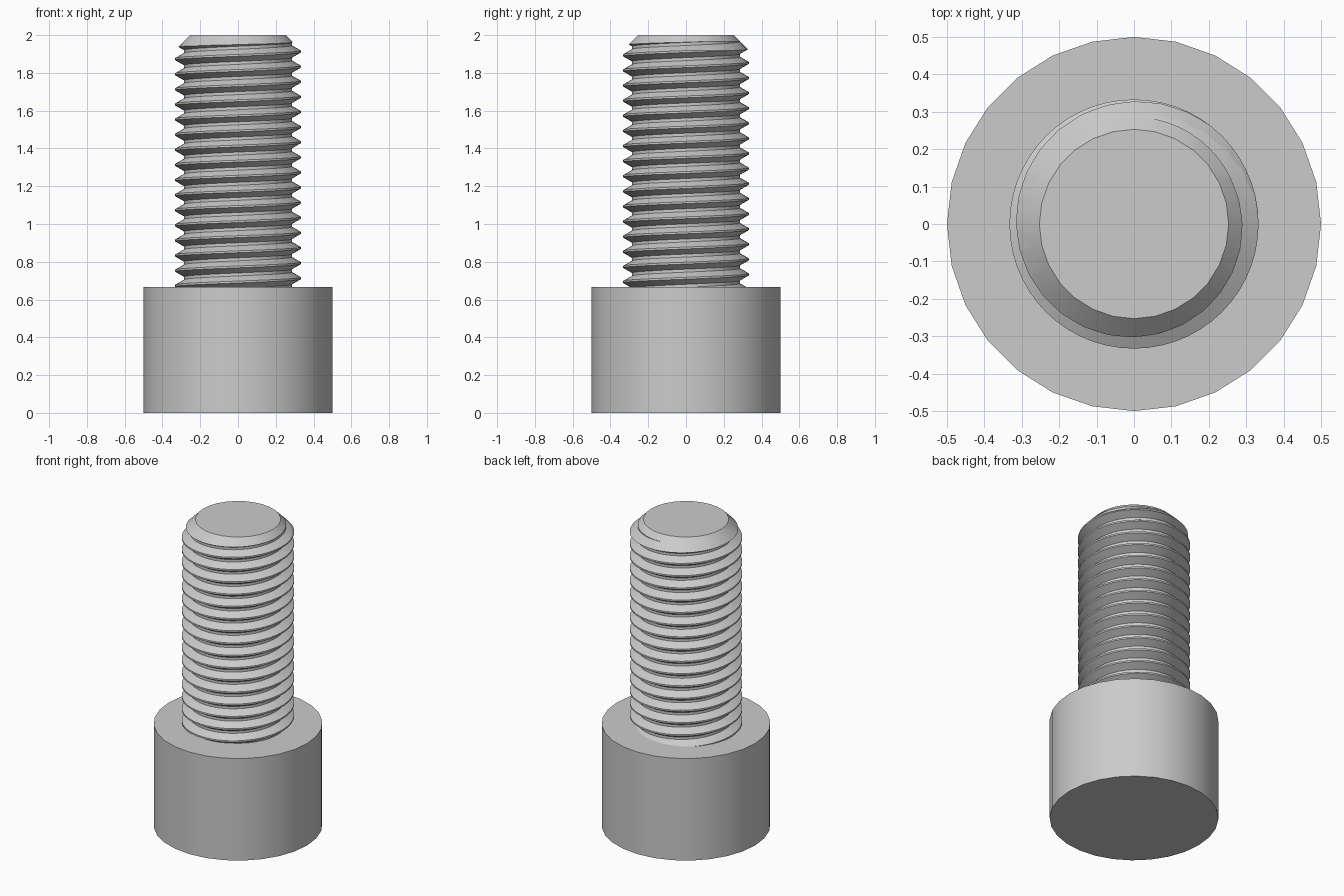
import bpy, bmesh
from math import pi, cos, sin, radians

if "Cube" in bpy.data.objects:
    bpy.data.objects.remove(bpy.data.objects["Cube"])

HEAD_R, HEAD_TOP, TOP = 0.5, 0.667, 2.0
CREST_R, ROOT_R, TIP_R = 0.333, 0.286, 0.253
PITCH, CREST_Z = 0.08, 1.913      # crest height at the +x side
SIDES, THREAD_SIDES = 28, 56

steel = bpy.data.materials.new("grey steel")
steel.use_nodes = True
colour = (0.6, 0.6, 0.6, 1)
steel.diffuse_color = colour
steel.node_tree.nodes["Principled BSDF"].inputs["Base Color"].default_value = colour


def finish(name, bm):
    """Turn a bmesh into a named steel object."""
    bmesh.ops.recalc_face_normals(bm, faces=bm.faces)
    mesh = bpy.data.meshes.new(name)
    bm.to_mesh(mesh)
    bm.free()
    mesh.materials.append(steel)
    obj = bpy.data.objects.new(name, mesh)
    bpy.context.collection.objects.link(obj)
    return obj


def lathe(name, profile, sides):
    """Closed solid of revolution from (radius, height) points."""
    bm = bmesh.new()
    rings = [[bm.verts.new((r * cos(2 * pi * j / sides), r * sin(2 * pi * j / sides), z))
              for j in range(sides)] for r, z in profile]
    for low, high in zip(rings, rings[1:]):
        for j in range(sides):
            k = (j + 1) % sides
            bm.faces.new((low[j], low[k], high[k], high[j]))
    bm.faces.new(rings[0][::-1])
    bm.faces.new(rings[-1])
    return finish(name, bm)


def screw(name, profile, start, turns, sides):
    """Closed helical solid; profile gives (radius, rise) points for one pitch."""
    bm = bmesh.new()
    n = len(profile)
    cols = []
    for j in range(sides):
        a = 2 * pi * j / sides
        col = []
        for i in range(n * turns + 1):
            r, rise = profile[i % n]
            z = start + rise + PITCH * (i // n + j / sides)
            col.append(bm.verts.new((r * cos(a), r * sin(a), z)))
        cols.append(col)
    # The last column joins the first one a full pitch higher up
    for j in range(sides):
        here = cols[j]
        after = cols[j + 1] if j + 1 < sides else cols[0][n:]
        for i in range(min(len(here), len(after)) - 1):
            bm.faces.new((here[i], after[i], after[i + 1], here[i + 1]))
    # Fan caps over the stepped ends
    last = n * turns
    bottom = [c[0] for c in cols] + cols[0][n:0:-1]
    top = [c[last] for c in cols[:-1]] + cols[-1][last - n:][::-1]
    top = [c[last] for c in cols] + cols[-1][last - 1:last - n - 1:-1]
    for ring, z in ((bottom, start - PITCH), (top, start + PITCH * (turns + 2))):
        hub = bm.verts.new((0, 0, z))
        for a, b in zip(ring, ring[1:] + ring[:1]):
            bm.faces.new((hub, a, b))
    return finish(name, bm)


# Cylindrical head
head = lathe("head", [(HEAD_R, 0), (HEAD_R, HEAD_TOP)], SIDES)

# Threaded shank: crest flat, upper flank, root flat, lower flank
flat = PITCH / 16
flank = flat + (CREST_R - ROOT_R) * 0.577
thread = [(CREST_R, -flat), (CREST_R, flat), (ROOT_R, flank), (ROOT_R, PITCH - flank)]
shank = screw("threaded_shank", thread, CREST_Z - 18 * PITCH, 21, THREAD_SIDES)

# Trim the shank to length and chamfer its tip
wide = CREST_R + 0.06
envelope = lathe("tip_trimmer",
                 [(wide, HEAD_TOP - 0.03), (wide, TOP - wide + TIP_R), (TIP_R, TOP)], SIDES)
envelope.hide_render = True
trim = shank.modifiers.new("trim", 'BOOLEAN')
trim.operation, trim.solver, trim.object = 'INTERSECT', 'EXACT', envelope
bpy.context.view_layer.objects.active = shank
bpy.ops.object.modifier_apply(modifier=trim.name)
bpy.data.objects.remove(envelope)

# Smooth the round walls, keep the edges crisp
for obj in (head, shank):
    bpy.ops.object.select_all(action='DESELECT')
    obj.select_set(True)
    bpy.context.view_layer.objects.active = obj
    bpy.ops.object.shade_smooth_by_angle(angle=radians(14))
